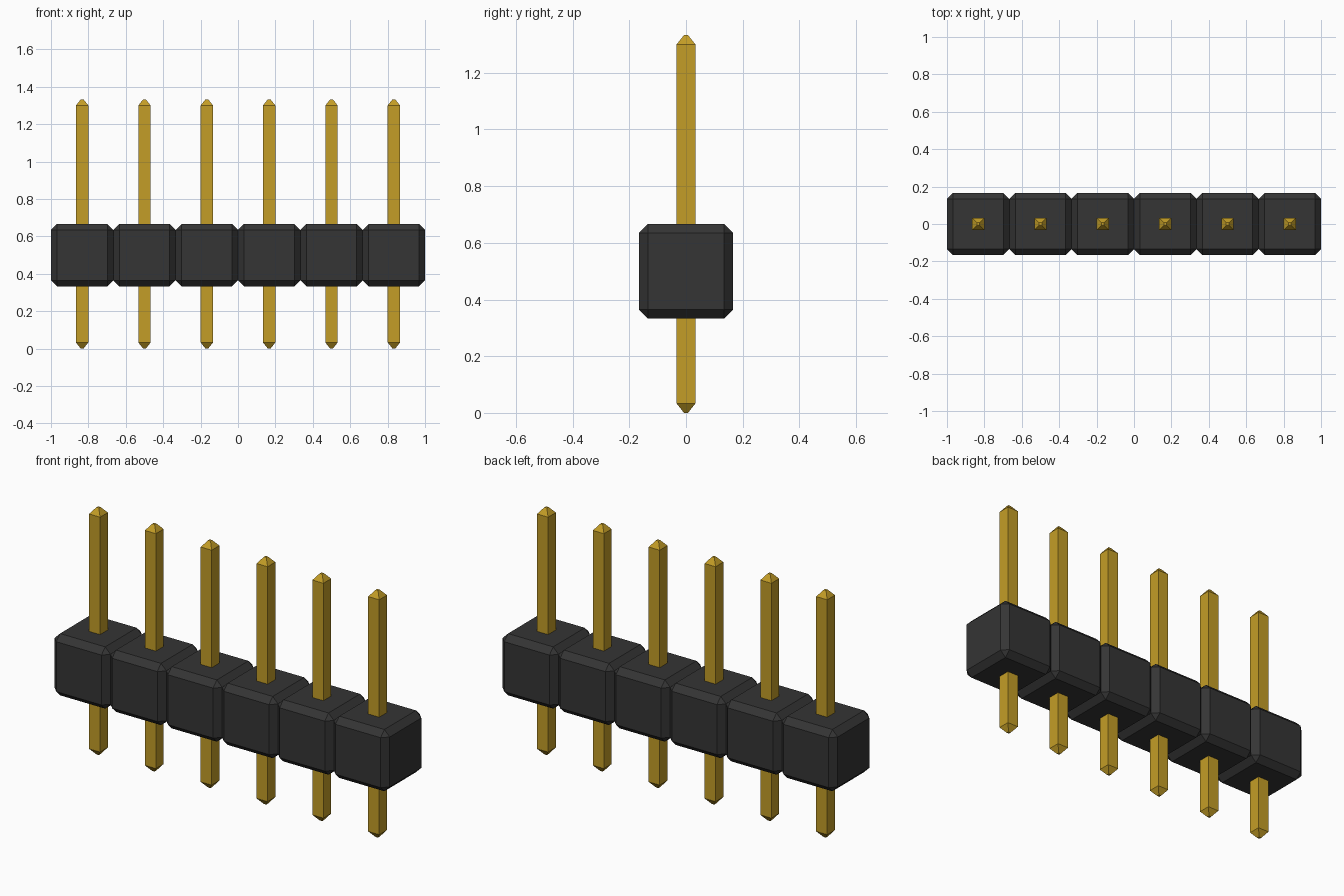
import bpy
import bmesh

cube = bpy.data.objects.get("Cube")
if cube:
    bpy.data.objects.remove(cube, do_unlink=True)

COUNT = 6
PITCH = 2 / COUNT
PIN_HALF, TIP_HALF, TIP = 0.033, 0.007, 0.033
HEIGHT = 4 * PITCH


def material(name, colour):
    mat = bpy.data.materials.new(name)
    mat.use_nodes = True
    mat.diffuse_color = colour
    mat.node_tree.nodes["Principled BSDF"].inputs["Base Color"].default_value = colour
    return mat


def add_object(name, bm, mat, location):
    bmesh.ops.recalc_face_normals(bm, faces=bm.faces[:])
    mesh = bpy.data.meshes.new(name)
    bm.to_mesh(mesh)
    bm.free()
    mesh.materials.append(mat)
    obj = bpy.data.objects.new(name, mesh)
    obj.location = location
    bpy.context.collection.objects.link(obj)


def housing():
    # Cube with single flat chamfers on every edge
    bm = bmesh.new()
    bmesh.ops.create_cube(bm, size=PITCH)
    bmesh.ops.bevel(bm, geom=bm.edges[:], offset=0.032, offset_type='OFFSET',
                    segments=1, affect='EDGES')
    return bm


def pin():
    # Square post with a blunt pyramid at both ends
    bm = bmesh.new()
    rings = []
    for z, r in ((0, TIP_HALF), (TIP, PIN_HALF),
                 (HEIGHT - TIP, PIN_HALF), (HEIGHT, TIP_HALF)):
        rings.append([bm.verts.new((x * r, y * r, z))
                      for x, y in ((-1, -1), (1, -1), (1, 1), (-1, 1))])
    for low, high in zip(rings, rings[1:]):
        for i in range(4):
            j = (i + 1) % 4
            bm.faces.new((low[i], low[j], high[j], high[i]))
    bm.faces.new(rings[0][::-1])
    bm.faces.new(rings[-1])
    return bm


black = material("black_plastic", (0.035, 0.035, 0.035, 1))
gold = material("gold_metal", (0.55, 0.34, 0.02, 1))

# Row of housing segments, each with its pin
for n in range(COUNT):
    x = (n - (COUNT - 1) / 2) * PITCH
    add_object(f"housing_{n + 1}", housing(), black, (x, 0, PITCH * 1.5))
    add_object(f"pin_{n + 1}", pin(), gold, (x, 0, 0))
